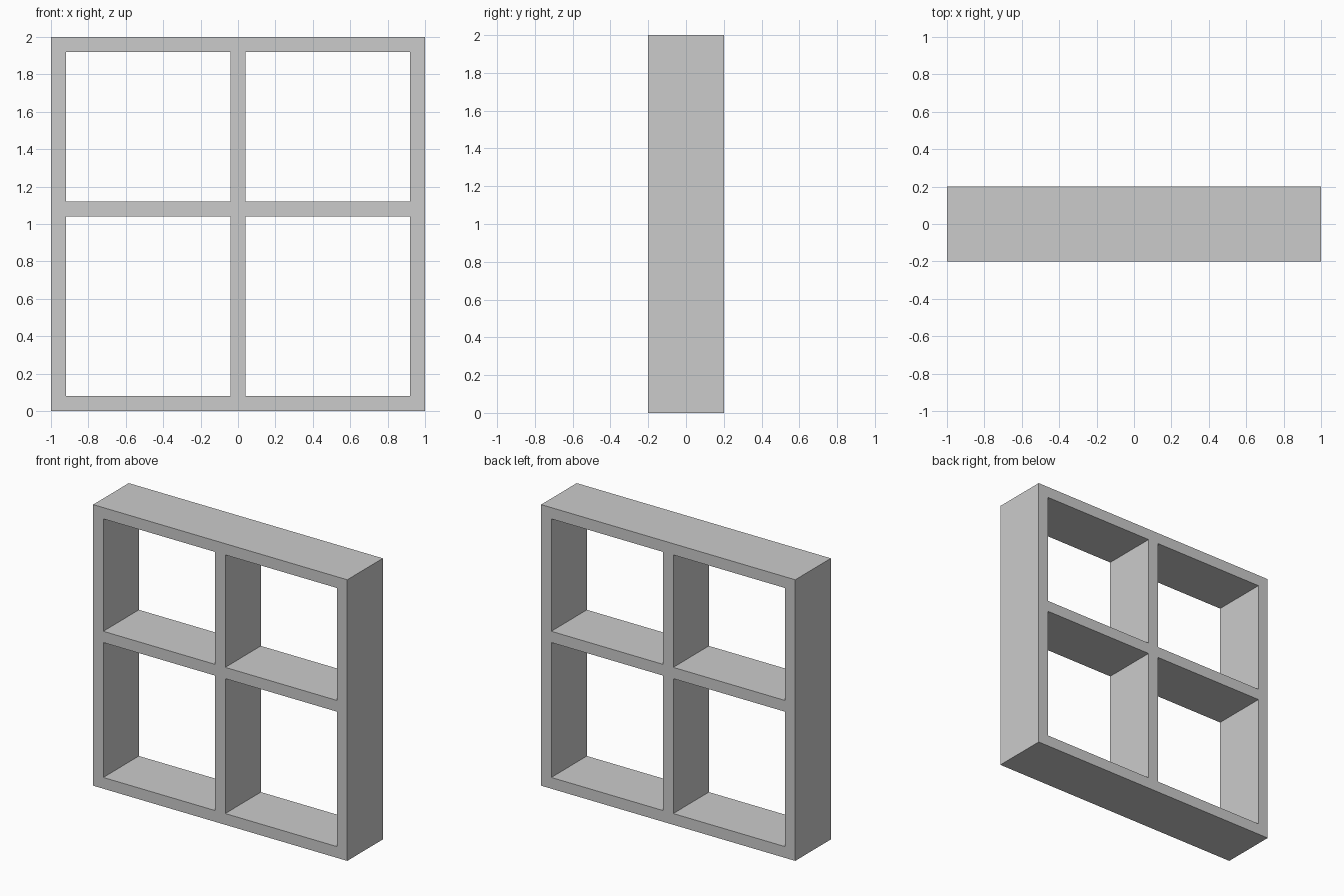
import bpy, bmesh

if "Cube" in bpy.data.objects:
    bpy.data.objects.remove(bpy.data.objects["Cube"])

DEPTH = 0.4
XS = [-1, -0.92, -0.04, 0.04, 0.92, 1]     # board edges across the width
ZS = [0, 0.08, 1.04, 1.12, 1.92, 2]        # board edges up the height

# Shelf front profile: every grid cell except the four openings
bm = bmesh.new()
verts = [[bm.verts.new((x, -DEPTH / 2, z)) for z in ZS] for x in XS]
for i in range(5):
    for j in range(5):
        if i % 2 and j % 2:
            continue
        bm.faces.new((verts[i][j], verts[i + 1][j],
                      verts[i + 1][j + 1], verts[i][j + 1]))

# Extrude the profile through to the back, keeping the front faces
front = bm.faces[:]
ext = bmesh.ops.extrude_face_region(bm, geom=front, use_keep_orig=True)
moved = [g for g in ext["geom"] if isinstance(g, bmesh.types.BMVert)]
bmesh.ops.translate(bm, vec=(0, DEPTH, 0), verts=moved)
bmesh.ops.recalc_face_normals(bm, faces=bm.faces[:])

mesh = bpy.data.meshes.new("cube_shelf")
bm.to_mesh(mesh)
bm.free()
shelf = bpy.data.objects.new("cube_shelf", mesh)
bpy.context.collection.objects.link(shelf)
